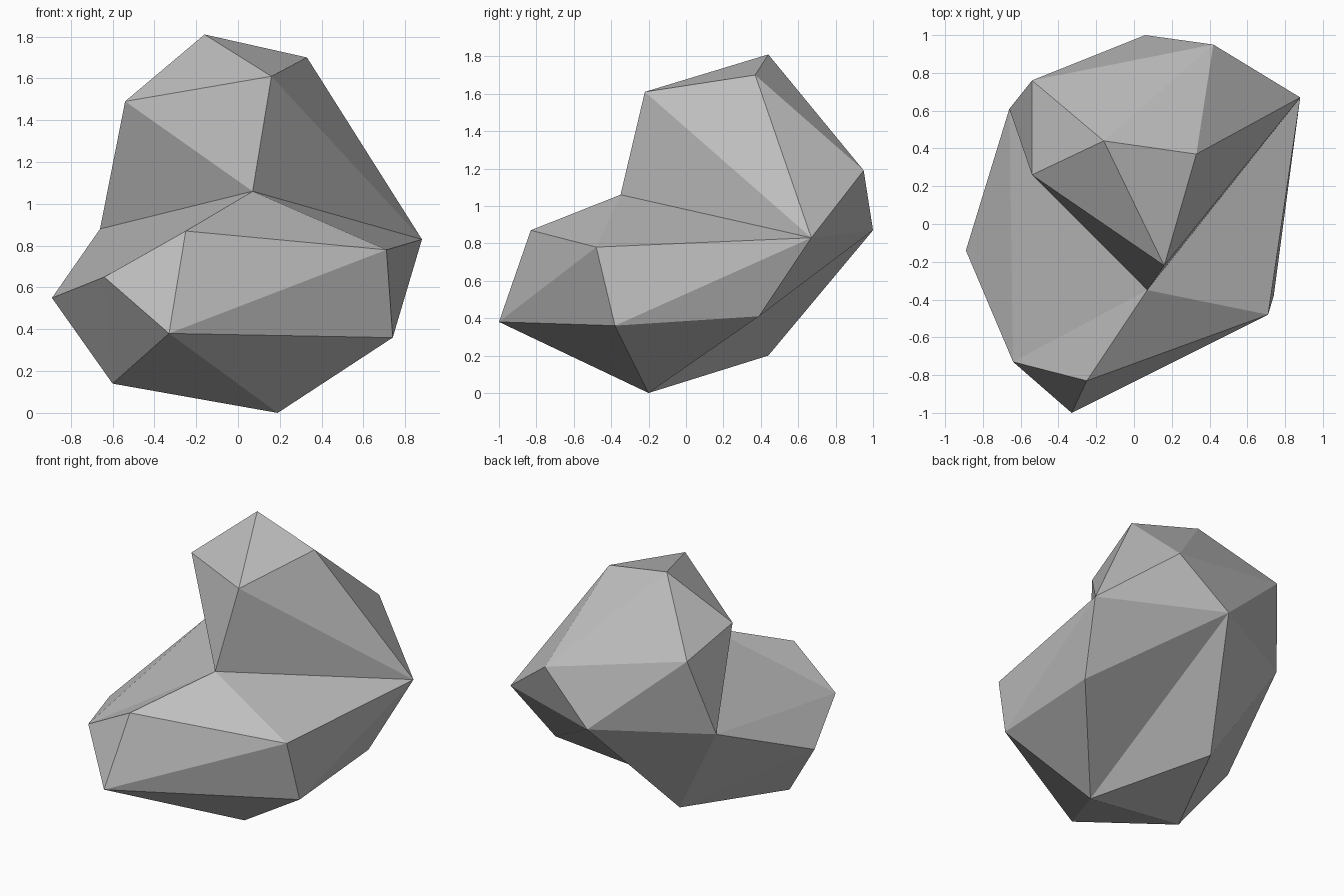
import bpy
import bmesh

# Remove the default cube
default_cube = bpy.data.objects.get("Cube")
if default_cube:
    bpy.data.objects.remove(default_cube, do_unlink=True)

# Stone material
stone = bpy.data.materials.new("stone_grey")
stone.use_nodes = True
colour = (0.52, 0.52, 0.52, 1)
stone.diffuse_color = colour
stone.node_tree.nodes["Principled BSDF"].inputs["Base Color"].default_value = colour

# Corners of the boulder
corners = {
    "peak": (-.16, .44, 1.81),
    "crest": (.33, .37, 1.7),
    "brow": (.16, -.22, 1.61),
    "cheek": (-.54, .26, 1.49),
    "notch": (.07, -.35, 1.06),
    "left_tip": (.88, .67, .83),
    "left_ledge": (.71, -.48, .78),
    "ledge": (-.25, -.83, .87),
    "toe": (-.33, -1, .38),
    "left_flank": (.74, -.38, .36),
    "right_ledge": (-.64, -.73, .65),
    "right_flank": (-.89, -.14, .55),
    "foot": (.19, -.2, 0),
    "right_foot": (-.6, -.28, .14),
    "right_waist": (-.66, .61, .88),
    "back_shoulder": (.42, .95, 1.19),
    "back": (.06, 1, .87),
    "right_shoulder": (-.54, .76, 1.41),
    "heel": (-.26, .44, .2),
    "left_hip": (.73, .39, .41),
}

bm = bmesh.new()
points = {name: bm.verts.new(co) for name, co in corners.items()}


def fan(centre, ring, closed=False):
    """Chisel triangular facets around one corner."""
    names = ring.split()
    if closed:
        names.append(names[0])
    for a, b in zip(names, names[1:]):
        bm.faces.new((points[centre], points[a], points[b]))


# Upper lump
fan("brow", "peak cheek notch left_tip crest", closed=True)
fan("peak", "cheek right_shoulder back_shoulder crest")
fan("left_tip", "crest back_shoulder")

# Back and underside
fan("back", "right_shoulder back_shoulder left_tip left_hip foot heel right_waist",
    closed=True)

# Front ledge
fan("ledge", "right_ledge notch left_ledge toe", closed=True)
fan("left_tip", "notch left_ledge")

# Left and right sides
fan("left_flank", "toe left_ledge left_tip left_hip foot", closed=True)
fan("right_flank", "right_waist right_ledge right_foot heel", closed=True)
fan("right_waist", "right_shoulder cheek notch right_ledge")

# Right foot
fan("right_foot", "heel foot toe right_ledge")

bmesh.ops.recalc_face_normals(bm, faces=bm.faces[:])
mesh = bpy.data.meshes.new("boulder")
bm.to_mesh(mesh)
bm.free()
mesh.materials.append(stone)
boulder = bpy.data.objects.new("boulder", mesh)
bpy.context.collection.objects.link(boulder)
